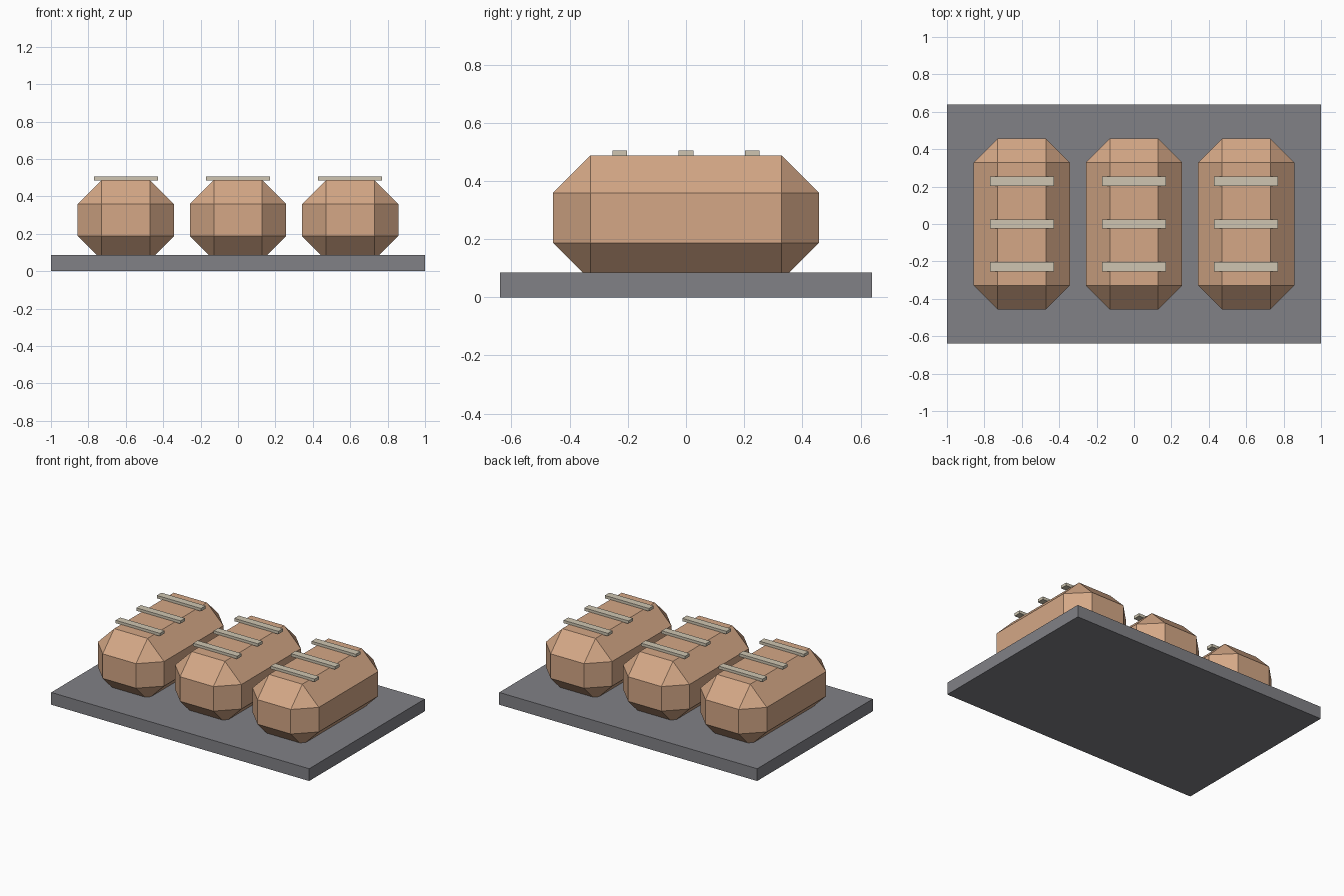
import bpy, bmesh

if "Cube" in bpy.data.objects:
    bpy.data.objects.remove(bpy.data.objects["Cube"])


def material(name, rgb):
    m = bpy.data.materials.new(name)
    m.diffuse_color = (*rgb, 1)
    m.use_nodes = True
    m.node_tree.nodes["Principled BSDF"].inputs["Base Color"].default_value = m.diffuse_color
    return m


crust = material("crust brown", (0.66, 0.39, 0.24))
flour = material("floured cream", (0.62, 0.56, 0.44))
metal = material("tray grey", (0.22, 0.22, 0.24))


def box(name, center, size, mat, bevel=0):
    """Box with optional single-segment chamfer on every edge."""
    bm = bmesh.new()
    bmesh.ops.create_cube(bm, size=1)
    bmesh.ops.scale(bm, vec=size, verts=bm.verts)
    if bevel:
        bmesh.ops.bevel(bm, geom=bm.edges[:], offset=bevel, segments=1,
                        affect='EDGES', profile=0.5)
    me = bpy.data.meshes.new(name)
    bm.to_mesh(me)
    bm.free()
    me.materials.append(mat)
    ob = bpy.data.objects.new(name, me)
    ob.location = center
    bpy.context.collection.objects.link(ob)
    return ob


# Baking tray
box("tray", (0, 0, 0.043), (2, 1.28, 0.086), metal)

# Three chamfered loaves, sunk slightly into the tray, each with three scores
for i, x in enumerate((-0.6, 0, 0.6), 1):
    box(f"loaf_{i}", (x, 0, 0.273), (0.514, 0.914, 0.428), crust, bevel=0.128)
    for j, y in enumerate((-0.228, 0, 0.228), 1):
        box(f"loaf_{i}_score_{j}", (x, y, 0.495), (0.342, 0.05, 0.02), flour)
